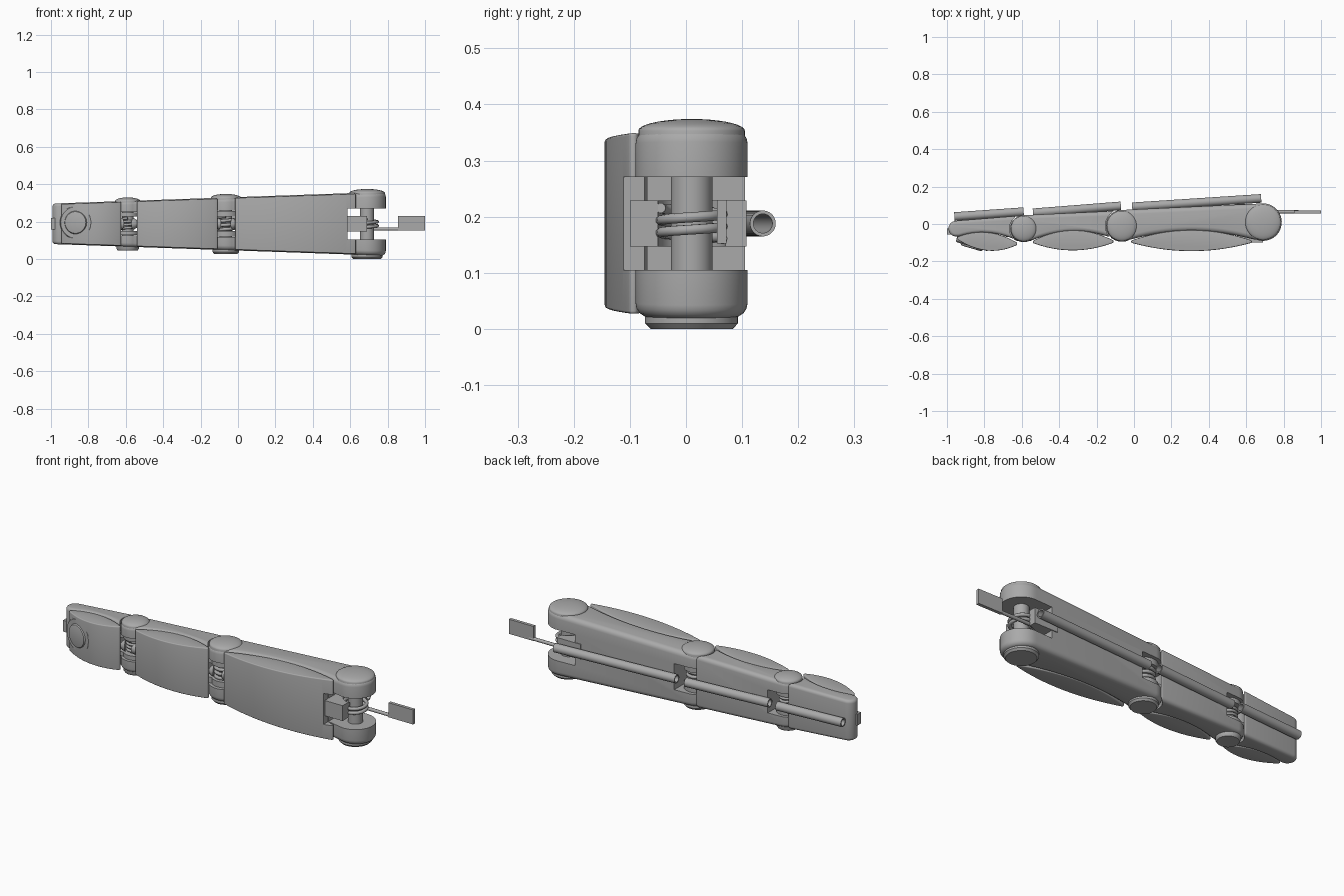
import bpy, bmesh
from math import sin, cos, pi, radians
from mathutils import Vector

if "Cube" in bpy.data.objects:
    bpy.data.objects.remove(bpy.data.objects["Cube"])

ZC = 0.188
grey = bpy.data.materials.new("plain grey")
grey.use_nodes = True
GREY = (0.4, 0.4, 0.4, 1)
grey.diffuse_color = GREY
grey.node_tree.nodes["Principled BSDF"].inputs["Base Color"].default_value = GREY
parts, cutters = [], []


def half(x):
    return 0.143 + 0.035 * x


def add(name, bm, cutter=False):
    bmesh.ops.recalc_face_normals(bm, faces=bm.faces)
    me = bpy.data.meshes.new(name)
    bm.to_mesh(me)
    bm.free()
    ob = bpy.data.objects.new(name, me)
    bpy.context.collection.objects.link(ob)
    me.materials.append(grey)
    ob.hide_render = cutter
    (cutters if cutter else parts).append(ob)
    return ob


def box(name, lo, hi, cutter=False):
    bm = bmesh.new()
    bmesh.ops.create_cube(bm, size=1)
    lo, hi = Vector(lo), Vector(hi)
    for v in bm.verts:
        v.co = (lo + hi) / 2 + v.co * (hi - lo)
    return add(name, bm, cutter)


def lathe(name, profile, origin, axis=(0, 0, 1), cutter=False, closed=False):
    """Spin (radius, height) points about an axis; closed makes a tube."""
    bm = bmesh.new()
    turn = Vector((0, 0, 1)).rotation_difference(Vector(axis))
    n = 40
    rings = [[bm.verts.new(Vector(origin) + turn @ Vector(
        (r * cos(2 * pi * i / n), r * sin(2 * pi * i / n), h))) for i in range(n)]
        for r, h in profile]
    pairs = list(zip(rings, rings[1:])) + ([(rings[-1], rings[0])] if closed else [])
    for a, b in pairs:
        for i in range(n):
            bm.faces.new((a[i], a[i - 1], b[i - 1], b[i]))
    if not closed:
        bm.faces.new(rings[0])
        bm.faces.new(rings[-1])
    return add(name, bm, cutter)


def cylinder(name, x, y, r, z0, z1, cutter=False):
    return lathe(name, [(r, z0), (r, z1)], (x, y, 0), cutter=cutter)


def arc(cx, cy, r, a0, a1, n=24):
    angles = [radians(a0 + (a1 - a0) * i / n) for i in range(n + 1)]
    return [(cx + r * cos(a), cy + r * sin(a)) for a in angles]


def bow(p, q, bulge, n=24):
    """Shallow curve between two points."""
    ts = [i / n for i in range(n + 1)]
    return [(p[0] + (q[0] - p[0]) * t, p[1] + (q[1] - p[1]) * t + bulge * 4 * t * (1 - t))
            for t in ts]


def slab(name, outline, bevel, inset=0.0):
    """Plan outline raised to the tapering height of the finger."""
    bm = bmesh.new()
    low, top = [[bm.verts.new((x, y, ZC + s * (half(x) - inset))) for x, y in outline]
                for s in (-1, 1)]
    bm.faces.new(low)
    bm.faces.new(top)
    for i in range(len(low)):
        bm.faces.new((low[i - 1], low[i], top[i], top[i - 1]))
    ob = add(name, bm)
    mod = ob.modifiers.new("round", "BEVEL")
    mod.width, mod.segments = bevel, 4
    mod.limit_method, mod.angle_limit = "ANGLE", radians(40)
    mod.use_clamp_overlap = False
    return ob


def cut(ob, *tools):
    for tool in tools:
        mod = ob.modifiers.new("cut", "BOOLEAN")
        mod.operation, mod.solver, mod.object = "DIFFERENCE", "EXACT", tool


def wire(name, points, r):
    cu = bpy.data.curves.new(name, "CURVE")
    cu.dimensions, cu.bevel_depth, cu.bevel_resolution, cu.use_fill_caps = "3D", r, 3, True
    sp = cu.splines.new("POLY")
    sp.points.add(len(points) - 1)
    for p, co in zip(sp.points, points):
        p.co = (*co, 1)
    ob = bpy.data.objects.new(name, cu)
    bpy.context.collection.objects.link(ob)
    cu.materials.append(grey)


def coil(x, y, r, h, turns=2.5):
    n = int(turns * 24)
    return [(x + r * cos(a), y + r * sin(a), ZC + h * (0.5 - i / n))
            for i, a in ((i, pi / 2 - 2 * pi * turns * i / n + pi) for i in range(n + 1))]


# Joint positions and radii
BASE, MID, TIP = (0.69, 0.01, 0.1), (-0.065, -0.01, 0.085), (-0.59, -0.025, 0.072)

# Three finger segments
proximal = slab("proximal_body", arc(*BASE, -110, 95) + arc(*MID, 95, 300)
                + bow((-0.015, -0.082), (0.63, -0.08), 0.042), 0.025)
middle = slab("middle_body", [(-0.1, 0.07)] + arc(*TIP, 95, 300)
              + bow((-0.54, -0.085), (-0.1, -0.08), 0.042), 0.02)
distal = slab("distal_body", [(-0.63, 0.043)] + arc(-0.95, -0.025, 0.042, 95, 260)
              + bow((-0.935, -0.066), (-0.63, -0.085), 0.028), 0.016)

# Soft grip pads filling the hollow fronts
pads = []
for name, p, q, back, front in (
        ("proximal_pad", (-0.015, -0.088), (0.63, -0.088), 0.055, -0.045),
        ("middle_pad", (-0.54, -0.09), (-0.11, -0.088), 0.055, -0.04),
        ("distal_pad", (-0.945, -0.07), (-0.625, -0.1), 0.04, -0.045)):
    drop = [(x, y - 0.012) for x, y in bow(p, q, front)]
    pads.append(slab(name, drop + bow(p, q, back)[::-1], 0.005, 0.004))

# Slots and knuckle clearances
base_slot = box("base_slot", (0.585, -0.3, ZC - 0.083), (0.9, 0.3, ZC + 0.083), True)
cut(proximal, base_slot,
    box("middle_slot", (-0.2, -0.3, ZC - 0.07), (0.015, 0.3, ZC + 0.07), True))
cut(pads[0], base_slot)
cut(middle, cylinder("middle_clearance", *MID[:2], 0.088, -1, 1, True),
    box("tip_slot", (-0.8, -0.3, ZC - 0.062), (-0.52, 0.3, ZC + 0.062), True))
cut(distal, cylinder("tip_clearance", *TIP[:2], 0.076, -1, 1, True))

# Stop tongue inside the base fork
tongue = box("base_tongue", (0.55, -0.1, ZC - 0.041), (0.69, 0.108, ZC + 0.041))
cut(tongue, cylinder("tongue_clearance", *BASE[:2], 0.06, -1, 1, True))

# Pins, domed caps and chamfered feet at each joint
for label, (x, y, r), pin in (("base", BASE, 0.037), ("middle", MID, 0.034), ("tip", TIP, 0.03)):
    h, c = half(x), r * 0.95
    cylinder(label + "_pin", x, y, pin, ZC - h + 0.02, ZC + h - 0.02)
    dome = [(c * cos(a), 0.021 * sin(a)) for a in (i * pi / 18 for i in range(9))]
    lathe(label + "_cap", [(c, -0.02)] + dome, (x, y, ZC + h - 0.002))
    lathe(label + "_foot", [(c * 0.72, -0.021), (c * 0.77, -0.021), (c * 0.87, -0.011),
                            (c * 0.87, 0.02)], (x, y, ZC - h))

# Inner lugs hinging the next segment, with stop nubs
for label, (x, y, r), gap in (("middle", MID, 0.068), ("tip", TIP, 0.06)):
    for side, s in (("upper", 1), ("lower", -1)):
        z0, z1 = sorted((ZC + s * 0.038, ZC + s * gap))
        cylinder(f"{label}_{side}_lug", x, y, r * 0.82, z0, z1)
        box(f"{label}_{side}_arm", (x - r - 0.035, y - r * 0.6, z0), (x, y + r * 0.6, z1))
    for side, s in (("outer", -1), ("inner", 1)):
        lathe(f"{label}_{side}_nub", [(0.03, 0), (0.022, 0.015), (0.008, 0.025)],
              (x + s * r * 0.45, y - r * 0.55, ZC), (s, -0.5, 0))

# Torsion springs
wire("middle_spring", coil(*MID[:2], 0.05, 0.08, 3.5), 0.009)
wire("tip_spring", coil(*TIP[:2], 0.04, 0.06, 3.5), 0.007)
spring = coil(*BASE[:2], 0.055, 0.055)
wire("base_spring", spring + [(0.88, 0.065, ZC - 0.028)], 0.009)
box("pull_plate", (0.855, 0.055, 0.152), (1, 0.072, 0.23))

# Hollow cable tubes along the back
for label, a, b in (("proximal", (-0.01, 0.092), (0.68, 0.137)),
                    ("middle", (-0.54, 0.06), (-0.07, 0.097)),
                    ("distal", (-0.96, 0.04), (-0.59, 0.066))):
    start, end = Vector((*a, ZC)), Vector((*b, ZC))
    d = end - start
    lathe(label + "_cable_tube", [(0.023, 0), (0.023, d.length), (0.017, d.length), (0.017, 0)],
          start, d, closed=True)

# Fingertip button and end tab
lathe("fingertip_button", [(0.09, -0.03), (0.09, 0.002), (0.084, 0.008), (0.062, 0.008),
                           (0.058, 0.016), (0.052, 0.018)],
      (-0.865, -0.113, ZC + 0.007), (-0.28, -0.96, 0))
box("fingertip_tab", (-1, -0.055, ZC - 0.03), (-0.96, -0.025, ZC + 0.03))

# Bake modifiers, drop cutters, smooth the rounded surfaces
deps = bpy.context.evaluated_depsgraph_get()
baked = [(ob, bpy.data.meshes.new_from_object(ob.evaluated_get(deps))) for ob in parts]
for ob, me in baked:
    ob.modifiers.clear()
    ob.data = me
for ob in cutters:
    bpy.data.objects.remove(ob)
bpy.ops.object.select_all(action="DESELECT")
for ob in parts:
    ob.select_set(True)
bpy.context.view_layer.objects.active = parts[0]
bpy.ops.object.shade_smooth_by_angle(angle=radians(35))
